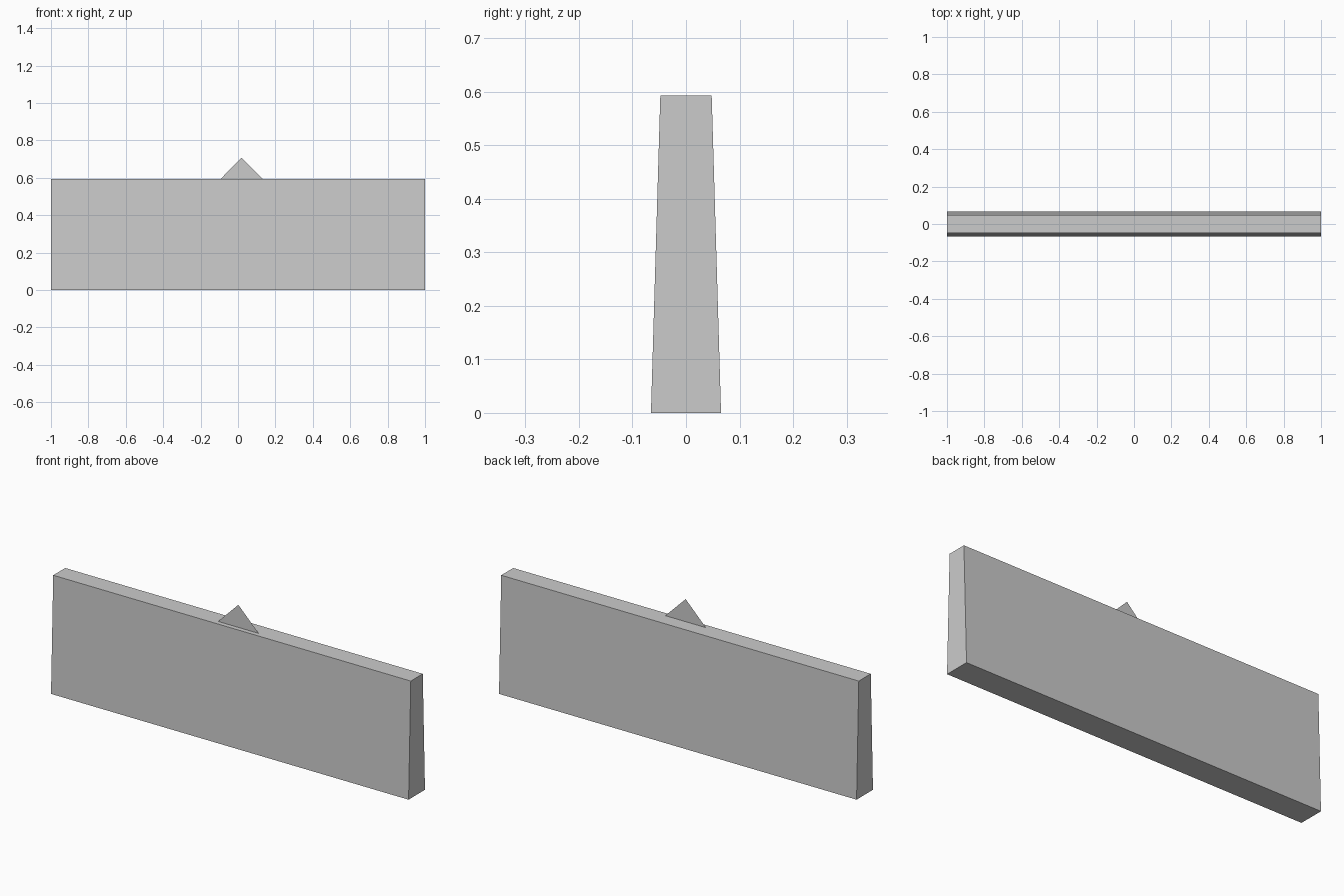
import bpy
import bmesh

if "Cube" in bpy.data.objects:
    bpy.data.objects.remove(bpy.data.objects["Cube"])


def extruded_profile(name, points, offset):
    """Make a face from points; extrude it into a solid if offset is given."""
    mesh = bpy.data.meshes.new(name)
    bm = bmesh.new()
    face = bm.faces.new([bm.verts.new(p) for p in points])
    if offset:
        result = bmesh.ops.extrude_face_region(bm, geom=[face], use_keep_orig=True)
        moved = [g for g in result["geom"] if isinstance(g, bmesh.types.BMVert)]
        bmesh.ops.translate(bm, verts=moved, vec=offset)
        bmesh.ops.recalc_face_normals(bm, faces=bm.faces)
    bm.to_mesh(mesh)
    bm.free()
    obj = bpy.data.objects.new(name, mesh)
    bpy.context.collection.objects.link(obj)
    return obj


LENGTH, HEIGHT = 2.0, 0.593
BASE_HALF, TOP_HALF = 0.0655, 0.048

# Long wall with sides tapering towards the top
extruded_profile(
    "tapered_wall",
    [(-LENGTH / 2, y, z) for y, z in
     ((-BASE_HALF, 0), (BASE_HALF, 0), (TOP_HALF, HEIGHT), (-TOP_HALF, HEIGHT))],
    (LENGTH, 0, 0))

# Paper-thin triangular marker standing on the wall, facing the front
extruded_profile(
    "triangle_marker",
    [(x, -0.0245, z) for x, z in
     ((-0.094, HEIGHT), (0.133, HEIGHT), (0.019, 0.707))],
    None)
